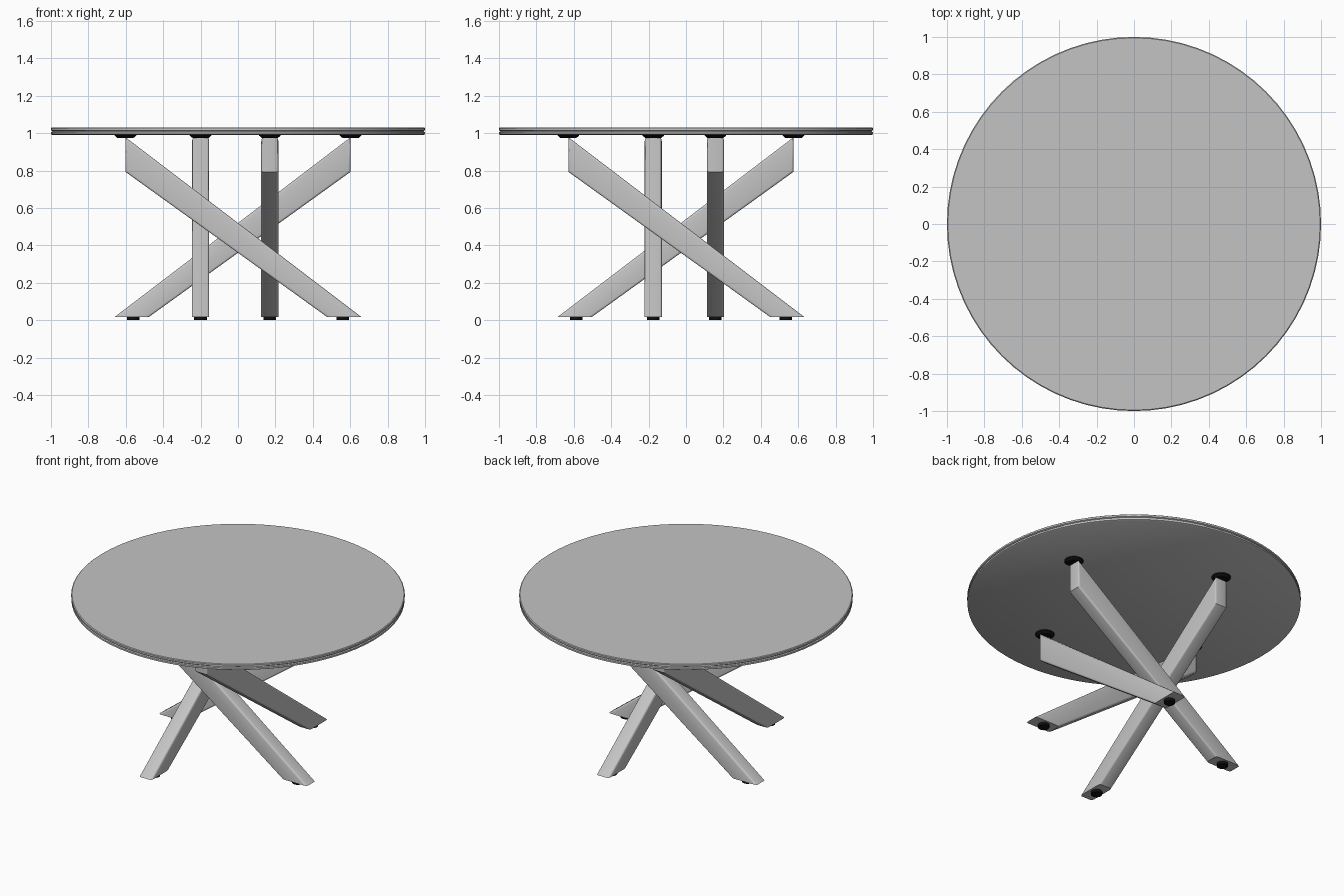
import bpy, bmesh, math
from mathutils import Matrix, Vector

cube = bpy.data.objects.get("Cube")
if cube:
    bpy.data.objects.remove(cube, do_unlink=True)


def material(name, rgb):
    m = bpy.data.materials.new(name)
    m.use_nodes = True
    m.diffuse_color = (*rgb, 1)
    m.node_tree.nodes["Principled BSDF"].inputs["Base Color"].default_value = (*rgb, 1)
    return m


grey = material("light grey", (0.55, 0.55, 0.55))
black = material("black rubber", (0.005, 0.005, 0.005))


def finish(name, bm, mat, matrix=Matrix()):
    bmesh.ops.recalc_face_normals(bm, faces=bm.faces)
    mesh = bpy.data.meshes.new(name)
    bm.to_mesh(mesh)
    bm.free()
    mesh.materials.append(mat)
    ob = bpy.data.objects.new(name, mesh)
    ob.matrix_world = matrix
    bpy.context.collection.objects.link(ob)
    bpy.ops.object.select_all(action="DESELECT")
    ob.select_set(True)
    bpy.context.view_layer.objects.active = ob
    bpy.ops.object.shade_smooth_by_angle(angle=math.radians(35))
    return ob


def lathe(name, profile, sides, mat, matrix=Matrix()):
    """Closed turned solid from (radius, height) points, bottom to top."""
    bm = bmesh.new()
    rings = []
    for r, z in profile:
        angles = [2 * math.pi * i / sides for i in range(sides)]
        rings.append([bm.verts.new((r * math.cos(a), r * math.sin(a), z)) for a in angles])
    for low, high in zip(rings, rings[1:]):
        for i in range(sides):
            j = (i + 1) % sides
            bm.faces.new((low[i], low[j], high[j], high[i]))
    bm.faces.new(rings[0][::-1])
    bm.faces.new(rings[-1])
    return finish(name, bm, mat, matrix)


# Round top with a fine groove around its edge
lathe("table_top", [(0.992, 0.99), (0.999, 0.994), (0.999, 1.005), (0.992, 1.009),
                    (0.992, 1.011), (1.0, 1.015), (1.0, 1.026), (0.995, 1.03)], 72, grey)

# Sloping leg side outline (along, up) and its width
OUTLINE = [(-0.602, 0.978), (-0.602, 0.793), (0.475, 0.018), (0.658, 0.018)]
WIDTH = 0.092


def leg(name, matrix):
    bm = bmesh.new()
    face = bm.faces.new([bm.verts.new((x, -WIDTH / 2, z)) for x, z in OUTLINE])
    ext = bmesh.ops.extrude_face_region(bm, geom=[face])
    moved = [v for v in ext["geom"] if isinstance(v, bmesh.types.BMVert)]
    bmesh.ops.translate(bm, verts=moved, vec=Vector((0, WIDTH, 0)))
    # Round the long edges and the upright end, leave the floor cut sharp
    edges = [e for e in bm.edges
             if abs(e.verts[0].co.y - e.verts[1].co.y) < 0.001
             and max(v.co.z for v in e.verts) > 0.1]
    bmesh.ops.bevel(bm, geom=edges, offset=0.012, segments=3, profile=0.5, affect="EDGES")
    finish(name, bm, grey, matrix)


# Four legs, each a quarter turn on: name, turn, centre
LEGS = [("front", 0, (0, -0.175)), ("left", 1, (0.17, -0.027)),
        ("back", 2, (0, 0.157)), ("right", 3, (-0.2, -0.027))]
for side, turn, (x, y) in LEGS:
    place = Matrix.Translation((x, y, 0)) @ Matrix.Rotation(turn * math.pi / 2, 4, "Z")
    leg(side + "_leg", place)
    lathe(side + "_top_pad", [(0.042, 0.973), (0.058, 0.987), (0.058, 0.991)], 24, black,
          place @ Matrix.Translation((-0.602, 0, 0)))
    lathe(side + "_foot", [(0.034, 0), (0.034, 0.019)], 20, black,
          place @ Matrix.Translation((0.56, 0, 0)))
